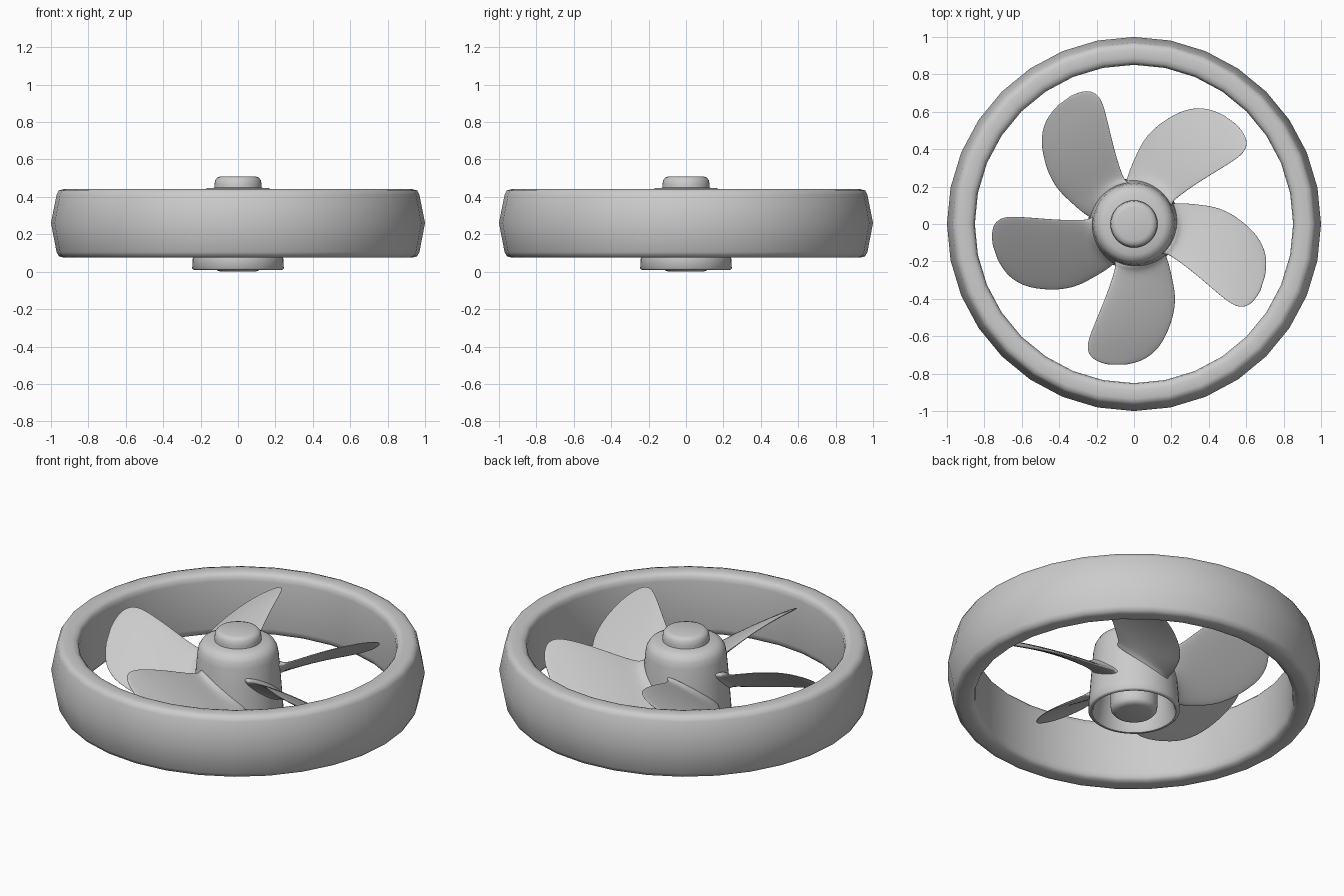
import bpy, math

if "Cube" in bpy.data.objects:
    bpy.data.objects.remove(bpy.data.objects["Cube"])


def make(name, verts, faces, angle=60):
    me = bpy.data.meshes.new(name)
    me.from_pydata(verts, [], faces)
    me.update()
    ob = bpy.data.objects.new(name, me)
    bpy.context.collection.objects.link(ob)
    bpy.ops.object.select_all(action='DESELECT')
    ob.select_set(True)
    bpy.context.view_layer.objects.active = ob
    bpy.ops.object.mode_set(mode='EDIT')
    bpy.ops.mesh.select_all(action='SELECT')
    bpy.ops.mesh.normals_make_consistent(inside=False)
    bpy.ops.object.mode_set(mode='OBJECT')
    bpy.ops.object.shade_smooth_by_angle(angle=math.radians(angle))
    return ob


def lathe(name, profile, n, closed=False):
    """Spin an (r, z) profile round z; open profiles get flat end caps."""
    verts = [(r * math.cos(2 * math.pi * i / n), r * math.sin(2 * math.pi * i / n), z)
             for r, z in profile for i in range(n)]
    m = len(profile)
    faces = []
    for j in range(m if closed else m - 1):
        a, b = j * n, (j + 1) % m * n
        for i in range(n):
            k = (i + 1) % n
            faces.append((a + i, a + k, b + k, b + i))
    if not closed:
        faces += [tuple(range(n)), tuple(range((m - 1) * n, m * n))]
    return make(name, verts, faces)


# Outer shroud ring
lathe("outer_ring", [(0.851, 0.12), (0.856, 0.095), (0.868, 0.082), (0.89, 0.076), (0.935, 0.076),
                     (0.958, 0.083), (0.97, 0.105), (1.0, 0.26), (0.97, 0.412), (0.958, 0.434),
                     (0.935, 0.441), (0.89, 0.441), (0.868, 0.435), (0.856, 0.422), (0.851, 0.397)],
      32, True)

# Hollow hub shell
lathe("hub", [(0.238, 0.01), (0.245, 0.017), (0.242, 0.07), (0.228, 0.25), (0.218, 0.37),
              (0.211, 0.405), (0.195, 0.432), (0.165, 0.447), (0.11, 0.45), (0.11, 0.38),
              (0.165, 0.37), (0.18, 0.34), (0.195, 0.14), (0.218, 0.025), (0.225, 0.01)], 48, True)

# Central shaft with rounded ends
lathe("shaft", [(0.09, 0.0), (0.11, 0.006), (0.122, 0.02), (0.126, 0.045), (0.126, 0.465),
                (0.122, 0.49), (0.11, 0.504), (0.09, 0.51)], 40)

# Blade stations: distance out, clockwise edge, counter-clockwise edge, middle height, thickness
# (the first three stations wrap round the hub at the given radius)
STATIONS = [(0.217, -0.11, 0.175, 0.24, 0.12), (0.242, -0.102, 0.172, 0.242, 0.065),
            (0.272, -0.108, 0.188, 0.245, 0.045), (0.32, -0.13, 0.215, 0.256, 0.038),
            (0.40, -0.16, 0.228, 0.27, 0.033), (0.50, -0.202, 0.215, 0.28, 0.03),
            (0.60, -0.243, 0.175, 0.282, 0.028), (0.66, -0.257, 0.138, 0.278, 0.026),
            (0.71, -0.24, 0.085, 0.274, 0.024), (0.74, -0.19, 0.022, 0.272, 0.02),
            (0.753, -0.13, -0.05, 0.272, 0.014)]
PITCH = 0.65
HALF = 8


def blade(index):
    rot = math.radians(72 * index)
    c, s = math.cos(rot), math.sin(rot)
    verts, faces, n = [], [], HALF * 2
    for j, (out, lo, hi, zc, th) in enumerate(STATIONS):
        for k in range(n):
            a = 2 * math.pi * k / n
            t = (lo + hi) / 2 + (hi - lo) / 2 * math.cos(a)
            d = math.sqrt(out * out - t * t) if j < 3 else out
            z = zc - PITCH * t + th / 2 * math.sin(a)
            verts.append((t * c + d * s, t * s - d * c, z))
    for j in range(len(STATIONS) - 1):
        for k in range(n):
            q = (k + 1) % n
            faces.append((j * n + k, j * n + q, (j + 1) * n + q, (j + 1) * n + k))
    last = (len(STATIONS) - 1) * n
    for base in (0, last):
        for k in range(HALF):
            # quads bridging upper and lower surface at each end
            f = [base + k, base + k + 1, base + (n - k - 1) % n, base + (n - k) % n]
            faces.append(tuple(dict.fromkeys(f)))
    ob = make(f"blade_{index + 1}", verts, faces, 180)
    ob.modifiers.new("Smooth", 'SUBSURF').levels = 2
    ob.modifiers["Smooth"].render_levels = 2


for i in range(5):
    blade(i)
